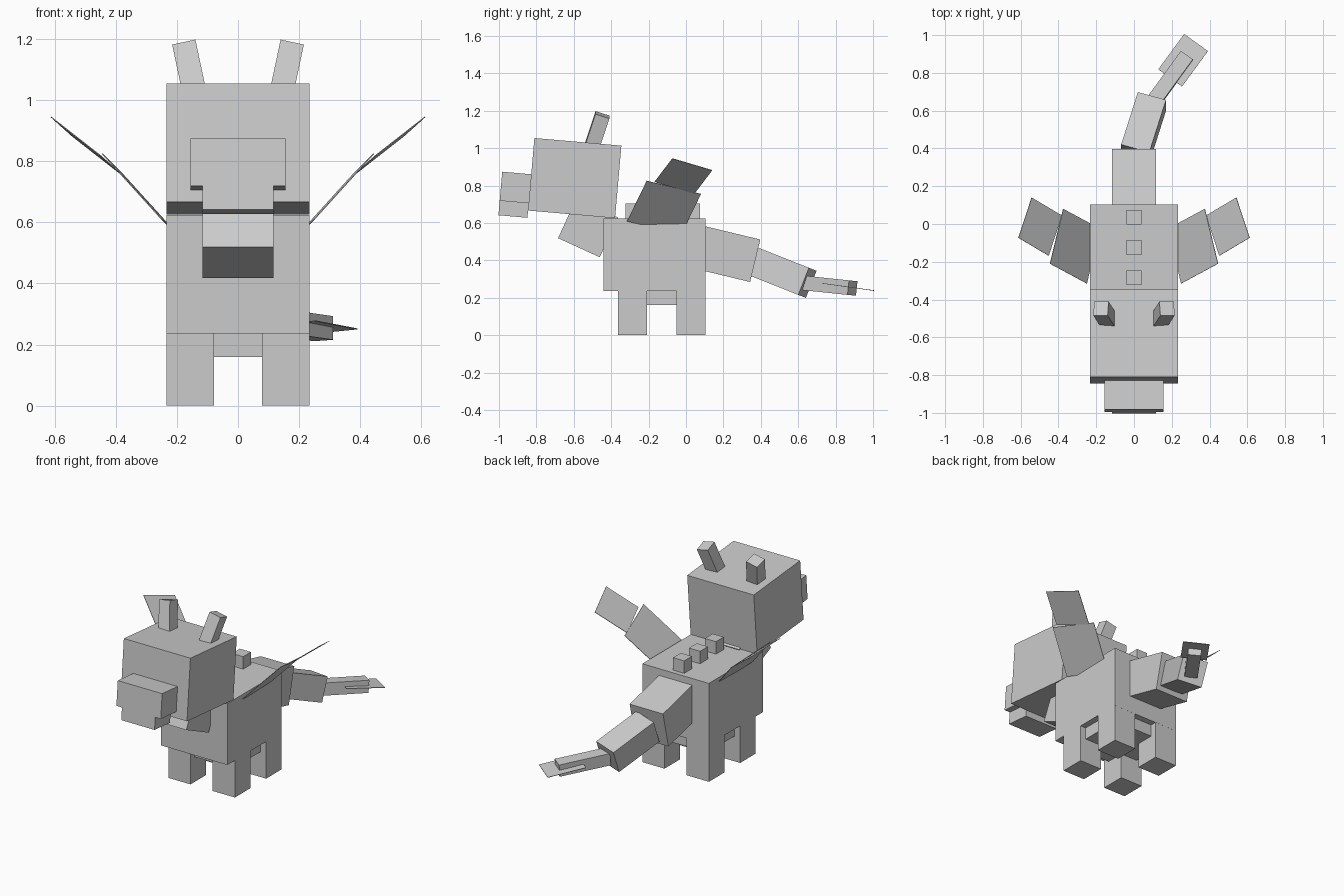
import bpy, bmesh
from math import radians
from mathutils import Matrix, Vector

old = bpy.data.objects.get("Cube")
if old:
    bpy.data.objects.remove(old, do_unlink=True)

U = 0.0389  # one block unit

grey = bpy.data.materials.new("light grey")
grey.use_nodes = True
grey.diffuse_color = (0.6, 0.6, 0.6, 1)
grey.node_tree.nodes["Principled BSDF"].inputs["Base Color"].default_value = (0.6, 0.6, 0.6, 1)


def finish(name, bm):
    mesh = bpy.data.meshes.new(name)
    bmesh.ops.recalc_face_normals(bm, faces=bm.faces)
    bm.to_mesh(mesh)
    bm.free()
    mesh.materials.append(grey)
    ob = bpy.data.objects.new(name, mesh)
    bpy.context.collection.objects.link(ob)
    return ob


def turn(pitch=0, yaw=0, lean=0):
    """Yaw first, then pitch, then sideways lean."""
    return (Matrix.Rotation(radians(lean), 4, 'Y')
            @ Matrix.Rotation(radians(pitch), 4, 'X')
            @ Matrix.Rotation(radians(yaw), 4, 'Z'))


def box(name, centre, units, rot=Matrix()):
    """Box sized in block units."""
    bm = bmesh.new()
    size = Matrix.Diagonal((*[n * U for n in units], 1))
    bmesh.ops.create_cube(bm, size=1, matrix=Matrix.Translation(centre) @ rot @ size)
    return finish(name, bm)


def plate(name, corner, along, across, side):
    """Thin parallelogram, flipped in x by side."""
    c, a, b = Vector(corner), Vector(along), Vector(across)
    bm = bmesh.new()
    pts = [c, c + a, c + a + b, c + b]
    bm.faces.new([bm.verts.new((side * p.x, p.y, p.z)) for p in pts])
    ob = finish(name, bm)
    mod = ob.modifiers.new("thickness", 'SOLIDIFY')
    mod.thickness = 0.003
    mod.offset = 0
    return ob


# Body and belly
box("body", (0, -0.168, 0.43), (12, 14, 10))
box("belly", (0, -0.13, 0.2), (10, 10, 2.05))

# Neck
box("neck", (0, -0.524, 0.574), (6, 6.3, 6), turn(-24.5))

# Head with snout and jaw sharing one tilt
tilt = turn(-5)
head = Vector((0, -0.595, 0.84))
for name, offset, units in (("head", (0, 0, 0), (12, 12, 10)),
                            ("snout", (0, -8 * U, -2 * U), (8, 4, 4)),
                            ("jaw", (0, -8 * U, -5 * U), (6, 4, 2))):
    box(name, head + tilt @ Vector(offset), units, tilt)

# Paired parts: horns, legs and wings
for label, s in (("left", 1), ("right", -1)):
    rot = turn(-18, 0, 12 * s)
    tip = Vector((0.175 * s, -0.447, 1.178))
    box(label + "_horn", tip - rot @ Vector((0, 0, 2.5 * U)), (2, 2, 5), rot)
    for end, y in (("front", -0.287), ("back", 0.026)):
        box(f"{label}_{end}_leg", (4 * U * s, y, 0.119), (4, 4, 6.1))
    plate(label + "_inner_wing", (0.25, -0.315, 0.61),
          (0.195, 0.105, 0.215), (-0.07, 0.29, -0.07), s)
    plate(label + "_outer_wing", (0.452, -0.168, 0.82),
          (0.16, 0.095, 0.125), (-0.07, 0.213, -0.063), s)

# Row of spikes along the back
for i in range(3):
    box(f"back_spike_{i + 1}", (0, 0.035 - 4.1 * U * i, 0.655), (2, 2, 2.5))

# Tail segments, placed by their far end
for name, end, units, rot in (
        ("tail_base", (0, 0.37, 0.398), (6, 8, 6), turn(-13.5)),
        ("tail_middle", (0.095, 0.649, 0.28), (4, 8, 4), turn(-21.6, -16.5)),
        ("tail_tip", (0.28, 0.89, 0.252), (2, 8, 2), turn(-6, -36))):
    box(name, Vector(end) - rot @ Vector((0, units[1] * U / 2, 0)), units, rot)

# Flat fin at the end of the tail
box("tail_fin", (0.26, 0.867, 0.258), (4, 6, 0.08), turn(-8, -36))
